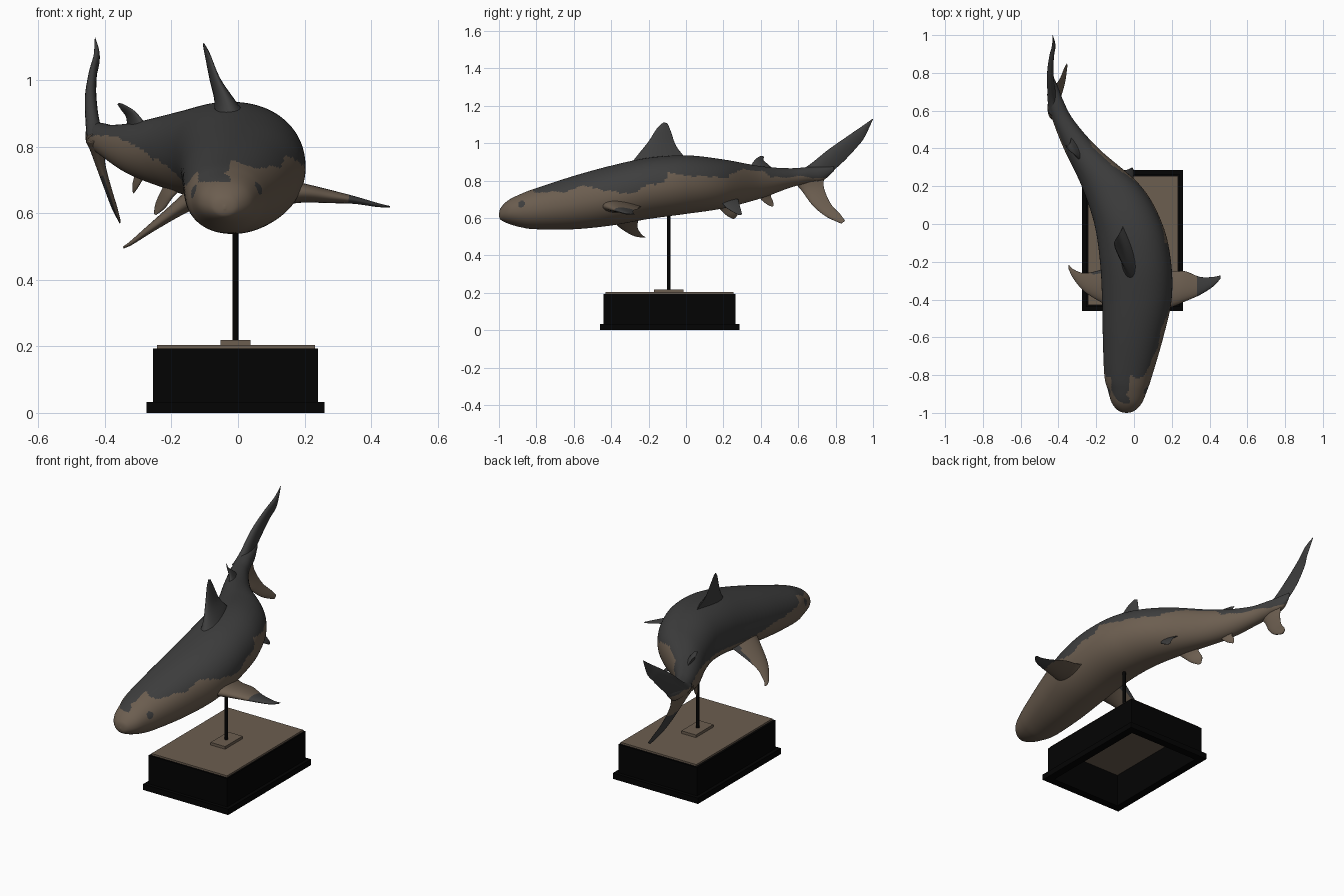
import bpy, bmesh, math
from mathutils import Vector, noise

if "Cube" in bpy.data.objects:
    bpy.data.objects.remove(bpy.data.objects["Cube"])


def material(name, rgb):
    mat = bpy.data.materials.new(name)
    mat.use_nodes = True
    mat.diffuse_color = (*rgb, 1)
    mat.node_tree.nodes["Principled BSDF"].inputs["Base Color"].default_value = (*rgb, 1)
    return mat


GREY = material("slate grey", (.048, .048, .048))
TAN = material("belly tan", (.15, .112, .08))
BLACK = material("stand black", (.001, .001, .001))


def spline(rows, steps):
    """Smooth curve through rows of numbers."""
    out = []
    last = len(rows) - 1
    for i in range(last):
        quad = [rows[max(i - 1, 0)], rows[i], rows[i + 1], rows[min(i + 2, last)]]
        for s in range(steps):
            t = s / steps
            out.append([b + .5 * t * (c - a + t * (2 * a - 5 * b + 4 * c - d
                        + t * (3 * (b - c) + d - a))) for a, b, c, d in zip(*quad)])
    return out + [list(rows[-1])]


def lookup(table, y):
    """Straight-line interpolation in (y, value) pairs."""
    for (y0, v0), (y1, v1) in zip(table, table[1:]):
        if y <= y1:
            return v0 + (v1 - v0) * max(0, (y - y0) / (y1 - y0))
    return table[-1][1]


def finish(name, bm, mats):
    bmesh.ops.recalc_face_normals(bm, faces=bm.faces)
    mesh = bpy.data.meshes.new(name)
    bm.to_mesh(mesh)
    bm.free()
    for mat in mats:
        mesh.materials.append(mat)
    obj = bpy.data.objects.new(name, mesh)
    bpy.context.collection.objects.link(obj)


def skin(bm, rings):
    """Join closed rings of points with quads."""
    loops = [[bm.verts.new(p) for p in ring] for ring in rings]
    for a, b in zip(loops, loops[1:]):
        for i in range(len(a)):
            j = (i + 1) % len(a)
            bm.faces.new((a[i], a[j], b[j], b[i]))
    return loops


def loft(name, rings, is_tan):
    """Smooth capped skin, coloured by rule."""
    bm = bmesh.new()
    loops = skin(bm, rings)
    bm.faces.new(loops[0])
    bm.faces.new(loops[-1])
    bmesh.ops.recalc_face_normals(bm, faces=bm.faces)
    for f in bm.faces:
        f.smooth = True
        f.material_index = int(is_tan(f.calc_center_median(), f.normal))
    finish(name, bm, (GREY, TAN))


# Body: y, centre x, half width, top z, bottom z
body_rows = spline([
    (-1, -.04, .003, .622, .612), (-.99, -.04, .04, .655, .59),
    (-.95, -.038, .078, .695, .57), (-.88, -.034, .104, .73, .55),
    (-.8, -.03, .127, .76, .54), (-.6, -.005, .16, .825, .54),
    (-.4, .015, .184, .88, .56), (-.2, .008, .188, .922, .595),
    (0, -.03, .18, .935, .622), (.2, -.12, .157, .913, .652),
    (.4, -.28, .092, .877, .705), (.55, -.375, .056, .866, .76),
    (.65, -.415, .042, .872, .787), (.73, -.43, .026, .875, .8),
    (.79, -.435, .004, .875, .85)], 14)

# Height of the colour line along each flank
left_line = [(-1, .72), (-.8, .735), (-.65, .74), (-.55, .78), (-.45, .745),
             (-.3, .73), (-.2, .78), (-.11, .79), (-.1, .84), (.1, .82),
             (.22, .82), (.28, .855), (.4, .85), (.46, .82), (.8, .815)]
right_line = [(-1, .72), (-.8, .69), (-.3, .665), (0, .735), (.2, .78),
              (.4, .83), (.7, .84)]
centre_line = [(r[0], r[1]) for r in body_rows]
eyes = [Vector((.062, -.88, .675)), Vector((-.13, -.88, .665))]


def body_tan(p, n):
    if any((p - e).length < .02 for e in eyes):
        return False
    if p.y < -.81 + .02 * noise.noise(p * 20):
        patch = -.12 < p.x < -.03 + .02 * noise.noise(p * 25) and p.z > .695
        return p.y < -.95 or not patch
    side = left_line if p.x > lookup(centre_line, p.y) else right_line
    return p.z < lookup(side, p.y) + .012 * noise.noise(p * 18)


def body_ring(y, x, w, top, bottom, count=112):
    """Oval section with slightly fuller shoulders."""
    mid, h = (top + bottom) / 2, (top - bottom) / 2
    ring = []
    for i in range(count):
        a = 2 * math.pi * i / count
        c, s = math.cos(a), math.sin(a)
        power = .93 if s > 0 else 1
        ring.append((x + w * math.copysign(abs(c) ** power, c), y,
                     mid + h * math.copysign(abs(s) ** power, s)))
    return ring


loft("body", [body_ring(*r) for r in body_rows], body_tan)


def fin(name, rows, thick, is_tan, slope=0, flare=0, n=14):
    """Rows: x, leading y z, trailing y z, from root to tip; flare widens the root."""
    def ends(x, ly, lz, ty, tz):
        half = slope * (ty - ly) / 2
        return Vector((x - half, ly, lz)), Vector((x + half, ty, tz))

    root, tip = ends(*rows[0]), ends(*rows[-1])
    span = tip[0] + tip[1] - root[0] - root[1]
    normal = (root[1] - root[0]).cross(span).normalized()
    stations = spline(rows, 9)
    rings = []
    for k, row in enumerate(stations):
        lead, trail = ends(*row)
        chord = trail - lead
        width = thick * chord.length * (1 + flare * (1 - k / len(stations)) ** 4)
        ring = []
        for i in range(2 * n):
            a = math.pi * i / n
            u = (1 - math.cos(a)) / 2
            bulge = math.sqrt(u) * (1 - u) * 1.3 * width
            ring.append(lead + chord * u + normal * math.copysign(bulge, math.sin(a)))
        rings.append(ring)
    loft(name, rings, is_tan)


def grey(p, n):
    return False


def tan(p, n):
    return True


# Fins along the back
fin("dorsal_fin", [(-.03, -.32, .86, .03, .88), (-.045, -.26, .935, -.015, .935),
                   (-.072, -.2, 1.01, -.055, .99), (-.092, -.155, 1.08, -.08, 1.06),
                   (-.104, -.12, 1.112, -.098, 1.105)], .16, grey, -.12, 1.5)
fin("rear_dorsal_fin", [(-.305, .33, .85, .47, .86), (-.322, .36, .9, .435, .89),
                        (-.345, .385, .925, .415, .91),
                        (-.36, .405, .932, .418, .928)], .18, grey, -.4, .8)

# Paired side fins
fin("left_pectoral_fin", [(.12, -.46, .665, -.22, .665), (.2, -.44, .662, -.25, .658),
                          (.27, -.41, .652, -.25, .65), (.35, -.375, .64, -.28, .64),
                          (.42, -.33, .625, -.28, .625),
                          (.457, -.29, .62, -.272, .62)], .24,
    lambda p, n: p.x < .33 + .01 * noise.noise(p * 30), 0, .6)
fin("right_pectoral_fin", [(-.1, -.46, .665, -.22, .665), (-.165, -.42, .625, -.24, .625),
                           (-.26, -.36, .555, -.26, .56), (-.32, -.29, .51, -.24, .515),
                           (-.345, -.24, .497, -.215, .497)], .24,
    lambda p, n: p.y < -.265 or p.x < -.23, 0, .6)
fin("left_pelvic_fin", [(-.06, .18, .7, .28, .7), (-.03, .21, .66, .285, .675),
                        (-.01, .255, .63, .295, .64), (-.005, .285, .615, .3, .62)],
    .15, grey, -.4)
fin("right_pelvic_fin", [(-.19, .15, .68, .27, .7), (-.215, .18, .65, .27, .665),
                         (-.235, .215, .615, .28, .63), (-.25, .25, .595, .265, .6)],
    .18, tan, -.4)
fin("anal_fin", [(-.29, .37, .74, .46, .75), (-.3, .4, .7, .455, .715),
                 (-.31, .43, .675, .465, .69), (-.315, .46, .66, .468, .665)],
    .18, tan, -.4)

# Tail lobes
fin("upper_tail_lobe", [(-.42, .57, .84, .72, .79), (-.435, .65, .878, .755, .825),
                        (-.443, .76, .965, .84, .9), (-.437, .86, 1.035, .915, .98),
                        (-.425, .94, 1.09, .955, 1.033), (-.43, .997, 1.13, 1, 1.128)],
    .32, lambda p, n: p.z < .835, 0, .5)
fin("lower_tail_lobe", [(-.425, .55, .82, .74, .83), (-.415, .615, .75, .738, .76),
                        (-.39, .675, .67, .775, .675), (-.37, .745, .61, .825, .62),
                        (-.355, .83, .57, .85, .585)], .2,
    lambda p, n: n.x > 0 or p.z > .71, 0, .8)

# Hollow stand base: wall profile of (outward offset, z) swept round a rectangle
wall = [(.02, 0), (.02, .033), (0, .033), (0, .194), (-.025, .194), (-.025, 0), (.02, 0)]
bm = bmesh.new()
skin(bm, [[(-.0075 + sx * (.2475 + off), -.0875 + sy * (.3525 + off), z)
           for sx, sy in ((-1, -1), (1, -1), (1, 1), (-1, 1))] for off, z in wall])
bmesh.ops.remove_doubles(bm, verts=bm.verts, dist=.0001)
finish("stand_base", bm, [BLACK])


def box(name, low, high, mat):
    bpy.ops.mesh.primitive_cube_add(size=1)
    obj = bpy.context.object
    obj.name = name
    obj.location = [(a + b) / 2 for a, b in zip(low, high)]
    obj.scale = [b - a for a, b in zip(low, high)]
    obj.data.materials.append(mat)


# Top panel, rod foot and rod
box("stand_top", (-.243, -.43, .19), (.232, .255, .204), TAN)
box("rod_foot", (-.053, -.17, .2), (.038, -.013, .219), TAN)
bpy.ops.mesh.primitive_cylinder_add(vertices=20, radius=.009, depth=.46,
                                    location=(-.008, -.093, .44))
rod = bpy.context.object
rod.name = "support_rod"
rod.data.materials.append(BLACK)
bpy.ops.object.shade_smooth_by_angle()
